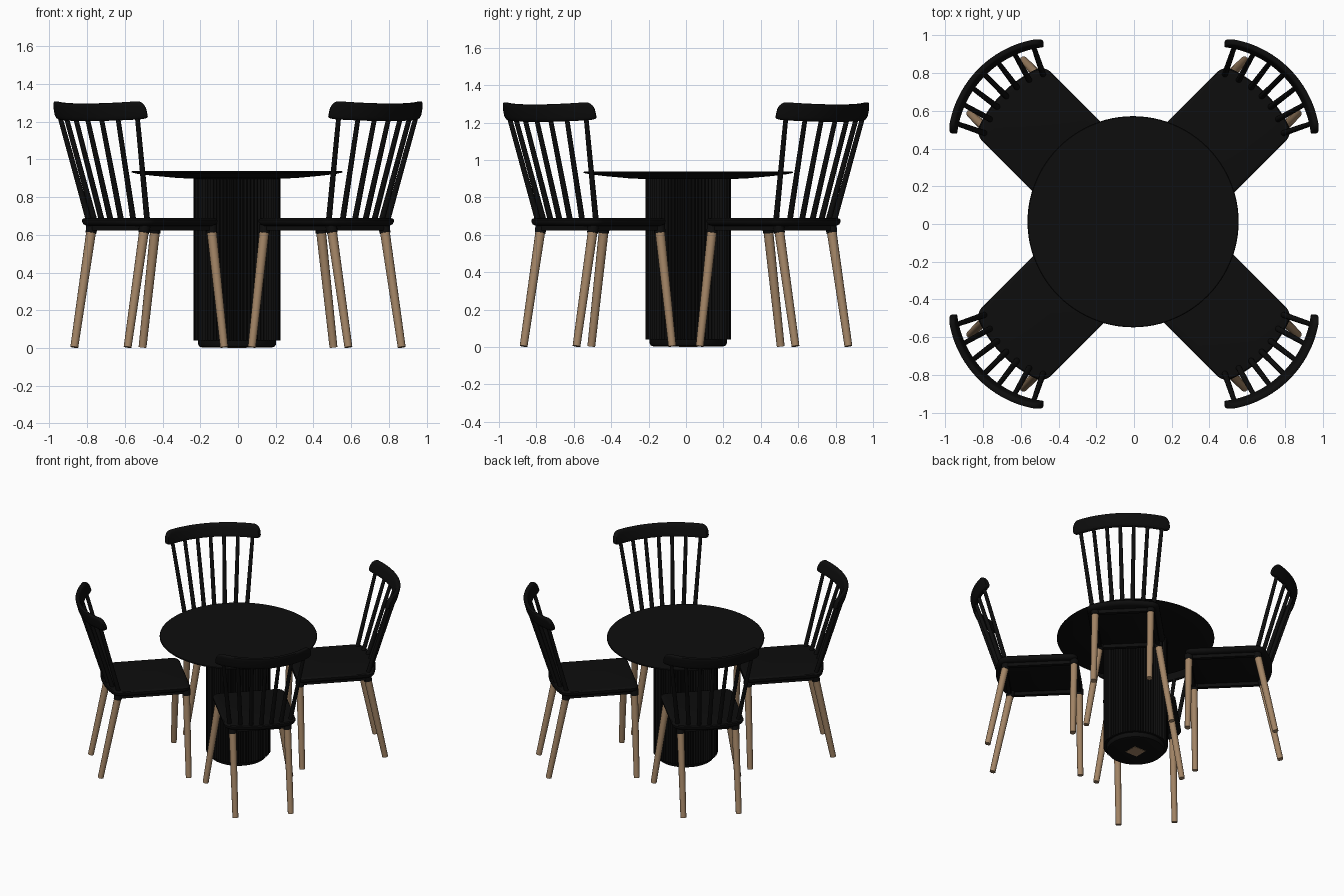
import bpy, bmesh
from math import sin, cos, pi, radians, sqrt
from mathutils import Vector

cube = bpy.data.objects.get("Cube")
if cube:
    bpy.data.objects.remove(cube, do_unlink=True)


def material(name, rgb):
    m = bpy.data.materials.new(name)
    m.use_nodes = True
    m.diffuse_color = (*rgb, 1)
    bsdf = m.node_tree.nodes["Principled BSDF"]
    bsdf.inputs["Base Color"].default_value = (*rgb, 1)
    bsdf.inputs["Roughness"].default_value = 0.7
    return m


BLACK = material("black_paint", (0.004, 0.004, 0.004))
WOOD = material("natural_wood", (0.36, 0.23, 0.13))


def loft(bm, rings):
    """Skin a list of equal closed rings and cap both ends."""
    loops = [[bm.verts.new(p) for p in ring] for ring in rings]
    n = len(loops[0])
    for a, b in zip(loops, loops[1:]):
        for i in range(n):
            j = (i + 1) % n
            bm.faces.new((a[i], a[j], b[j], b[i]))
    bm.faces.new(loops[0])
    bm.faces.new(loops[-1])


def rod(bm, a, b, ra, rb, sides=14):
    """Tapered round bar between two points."""
    a, b = Vector(a), Vector(b)
    axis = (b - a).normalized()
    u = axis.cross(Vector((0, 1, 0))).normalized()
    v = axis.cross(u)
    angles = [2 * pi * i / sides for i in range(sides)]
    loft(bm, [[c + (u * cos(t) + v * sin(t)) * r for t in angles]
              for c, r in ((a, ra), (b, rb))])


def box(bm, lo, hi):
    loft(bm, [[(lo[0], lo[1], z), (hi[0], lo[1], z), (hi[0], hi[1], z), (lo[0], hi[1], z)]
              for z in (lo[2], hi[2])])


def lathe(bm, profile, sides=96, ribs=0, depth=0):
    """Turn (radius, height) pairs; ribs add rounded reeding."""
    def radius(r, t):
        return r - depth * (1 - abs(sin(t * ribs / 2))) if ribs else r
    angles = [2 * pi * i / sides for i in range(sides)]
    loft(bm, [[(radius(r, t) * cos(t), radius(r, t) * sin(t), z) for t in angles]
              for r, z in profile])


def finish(name, bm, mat, angle=35):
    bmesh.ops.recalc_face_normals(bm, faces=bm.faces)
    mesh = bpy.data.meshes.new(name)
    bm.to_mesh(mesh)
    bm.free()
    mesh.materials.append(mat)
    ob = bpy.data.objects.new(name, mesh)
    bpy.context.collection.objects.link(ob)
    bpy.ops.object.select_all(action='DESELECT')
    ob.select_set(True)
    bpy.context.view_layer.objects.active = ob
    bpy.ops.object.shade_smooth_by_angle(angle=radians(angle))
    return ob


# ---- Table ----
CENTRE = (-0.005, 0.012, 0)


def table_part(name, profile, mat=BLACK, **kw):
    bm = bmesh.new()
    lathe(bm, profile, **kw)
    finish(name, bm, mat).location = CENTRE


table_part("table_top", [(0.2, 0.896), (0.32, 0.902), (0.45, 0.914), (0.53, 0.924),
                         (0.56, 0.931), (0.56, 0.935), (0.556, 0.938)])
table_part("fluted_column", [(0.23, 0.04), (0.23, 0.905)], sides=72 * 6, ribs=72, depth=0.012)
table_part("column_base", [(0.185, 0.003), (0.2, 0.008), (0.207, 0.02), (0.207, 0.05)])
bm = bmesh.new()
box(bm, (-0.05, -0.05, 0), (0.05, 0.05, 0.006))
finish("base_plate", bm, WOOD).location = CENTRE

# ---- Chair, built facing the table with its back toward +x ----
chair = []
FRONT, BACK, HALF, BULGE = 0.385, 0.93, 0.258, 0.055


def seat_ring(inset, z, corner=0.045):
    """Rounded rectangle whose back edge bows outward."""
    x0, x1, h = FRONT + inset, BACK - inset, HALF - inset
    pts = []
    for cx, cy, start in ((x1 - corner, h - corner, 0), (x0 + corner, h - corner, 90),
                          (x0 + corner, corner - h, 180), (x1 - corner, corner - h, 270)):
        for k in range(6):
            t = radians(start + k * 18)
            pts.append((cx + corner * cos(t), cy + corner * sin(t)))
    pts += [(x1, (corner - h) * (1 - k / 6)) for k in range(1, 12)]
    return [(x + BULGE * (1 - (y / HALF) ** 2) * (x - x0) / (x1 - x0), y, z) for x, y in pts]


bm = bmesh.new()
loft(bm, [seat_ring(*s) for s in ((0.02, 0.648), (0.006, 0.656), (0, 0.668),
                                  (0, 0.68), (0.006, 0.687), (0.02, 0.69))])
chair.append(finish("seat", bm, BLACK))

# Legs: front pair splays sideways, back pair splays backward
LEGS = [(Vector((x0, s * y0, 0.61)), Vector((x1, s * y1, 0.004)))
        for s in (1, -1)
        for x0, y0, x1, y1 in ((0.41, 0.214, 0.41, 0.306), (0.905, 0.198, 1.028, 0.2))]
bm = bmesh.new()
caps = bmesh.new()
for top, foot in LEGS:
    rod(bm, top, foot, 0.026, 0.021)
    rod(caps, top + (top - foot) * 0.07, top, 0.031, 0.029)
chair.append(finish("legs", bm, WOOD))
chair.append(finish("leg_sockets", caps, BLACK))

# Frame under the seat
bm = bmesh.new()
for x in (0.41, 0.905):
    box(bm, (x - 0.014, -0.21, 0.622), (x + 0.014, 0.21, 0.655))
for y in (0.208, -0.208):
    box(bm, (0.41, y - 0.014, 0.622), (0.905, y + 0.014, 0.655))
chair.append(finish("seat_frame", bm, BLACK))

# Curved top rail
RAIL_R, RAIL_X, RAIL_SPAN, LEAN = 0.527, 0.613, radians(39.5), 0.27


def rail_ring(f):
    """Cross-section at f in -1..1, rounded down toward the ends."""
    a = f * RAIL_SPAN
    end = max(0, (abs(f) - 0.88) / 0.12)
    drop = 1 - sqrt(max(0, 1 - end * end))
    top = 1.297 + 0.015 * f * f - 0.05 * drop
    low = 1.203 + 0.012 * f * f + 0.012 * drop
    mid, half = (top + low) / 2, (top - low) / 2
    ring = []
    for k in range(16):
        t = 2 * pi * (k + 0.5) / 16
        c, s = cos(t), sin(t)
        dz = half * (1 if s > 0 else -1) * abs(s) ** 0.4
        d = 0.017 * (1 if c > 0 else -1) * abs(c) ** 0.5
        r = RAIL_R + d
        z = mid + dz
        ring.append((RAIL_X + r * cos(a) + LEAN * (z - 1.25), r * sin(a), z))
    return ring


bm = bmesh.new()
loft(bm, [rail_ring(sin(pi / 2 * i / 20)) for i in range(-20, 21)])
chair.append(finish("top_rail", bm, BLACK, 45))

# Seven fanned spindles
bm = bmesh.new()
for i in range(-3, 4):
    f = i / 3
    y = 0.29 * f
    rod(bm, (0.955 - BULGE * f * f, 0.219 * f, 0.675),
        (RAIL_X + sqrt(RAIL_R ** 2 - y * y) - 0.008, y, 1.225), 0.016, 0.013, 12)
chair.append(finish("back_spindles", bm, BLACK))

# Four chairs around the table
for part in chair:
    name = part.name
    for k, place in enumerate(("back_left", "back_right", "front_right", "front_left")):
        ob = part if k == 0 else part.copy()
        if k:
            bpy.context.collection.objects.link(ob)
        ob.name = f"{place}_chair_{name}"
        ob.rotation_euler.z = radians(45 + 90 * k)
